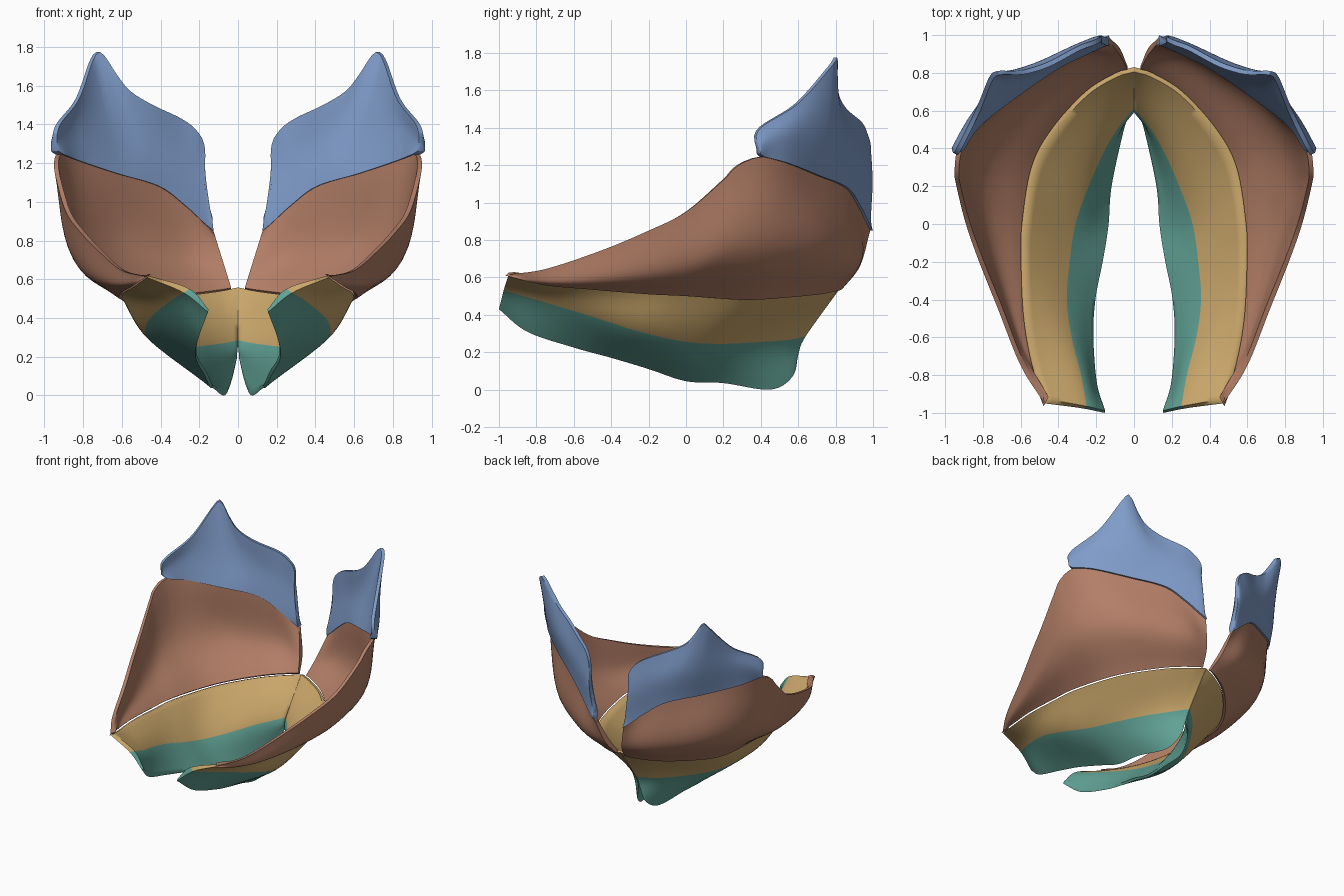
import bpy
import bmesh
import math
from mathutils import Vector

default_cube = bpy.data.objects.get("Cube")
if default_cube:
    bpy.data.objects.remove(default_cube, do_unlink=True)


def make_material(name, colour):
    material = bpy.data.materials.new(name)
    material.use_nodes = True
    rgba = (*colour, 1)
    material.diffuse_color = rgba
    for node in material.node_tree.nodes:
        if node.type == "BSDF_PRINCIPLED":
            node.inputs["Base Color"].default_value = rgba
            node.inputs["Roughness"].default_value = .7
    return material


teal = make_material("teal", (.12, .36, .3))
tan = make_material("tan", (.59, .385, .145))
brown = make_material("brown", (.45, .21, .135))
blue = make_material("blue", (.215, .335, .59))


def spline(points, steps):
    """Sample a smooth curve through the points."""
    points = [Vector(p) for p in points]
    padded = [2 * points[0] - points[1], *points, 2 * points[-1] - points[-2]]
    samples = []
    for before, start, end, after in zip(padded, padded[1:], padded[2:], padded[3:]):
        for step in range(steps):
            t = step / steps
            leave, arrive = (end - before) / 2, (after - start) / 2
            chord = end - start
            samples.append(start + t * leave
                           + t * t * (3 * chord - 2 * leave - arrive)
                           + t ** 3 * (leave + arrive - 2 * chord))
    return samples + [points[-1]]


def resample(points, count):
    """Space points evenly along a smooth curve."""
    dense = spline(points, 12)
    lengths = [0]
    for a, b in zip(dense, dense[1:]):
        lengths.append(lengths[-1] + (b - a).length)
    result, segment = [], 0
    for i in range(count + 1):
        target = lengths[-1] * i / count
        while segment < len(dense) - 2 and lengths[segment + 1] < target:
            segment += 1
        span = max(lengths[segment + 1] - lengths[segment], 1e-6)
        result.append(dense[segment].lerp(dense[segment + 1],
                                          (target - lengths[segment]) / span))
    return result


def inset(rail, amount, lift=0):
    """Move a rail towards the central axis, and up, staying on its side."""
    moved = []
    for x, y, z in rail:
        inward = Vector((x, y + .1, 0)).normalized() * amount
        moved.append((max(x - inward.x, 0), y - inward.y, z + lift))
    return moved


def plate(name, outer, inner, materials, columns=64, steps=8):
    """Loft outer and inner rails, bottom to top, into a mirrored pair of solids."""
    outer_rails = [resample(rail, columns) for rail in outer]
    inner_rails = [resample(rail, columns) for rail in inner]
    rings = [spline(a, steps) + spline(b, steps)[::-1]
             for a, b in zip(zip(*outer_rails), zip(*inner_rails))]
    rows = len(rings[0])
    bm = bmesh.new()
    grid = [[bm.verts.new(p) for p in ring] for ring in rings]

    def add_face(corners, row):
        # Each band between two rails takes the next colour
        face = bm.faces.new(corners)
        face.material_index = min(max(row, 0) // steps, len(materials) - 1)

    for left, right in zip(grid, grid[1:]):
        for r in range(rows):
            n = (r + 1) % rows
            add_face((left[r], right[r], right[n], left[n]), min(r, rows - 2 - r))
    # Close the front and back ends
    for ring in (grid[0], grid[-1]):
        for r in range(rows // 2 - 1):
            add_face((ring[r], ring[r + 1], ring[rows - 2 - r], ring[rows - 1 - r]), r)
    bmesh.ops.recalc_face_normals(bm, faces=bm.faces)
    mesh = bpy.data.meshes.new(name)
    bm.to_mesh(mesh)
    bm.free()
    for material in materials:
        mesh.materials.append(material)
    obj = bpy.data.objects.new(name, mesh)
    bpy.context.collection.objects.link(obj)
    mirror = obj.modifiers.new("mirror", "MIRROR")
    mirror.use_mirror_merge = False

    bpy.ops.object.select_all(action="DESELECT")
    obj.select_set(True)
    bpy.context.view_layer.objects.active = obj
    bpy.ops.object.shade_smooth_by_angle(angle=math.radians(60))


# Rails run from the front to the back of the left side
bottom_edge = [(.155, -1, .43), (.2, -.85, .31), (.22, -.6, .225), (.21, -.4, .17),
               (.175, -.2, .11), (.145, 0, .045), (.125, .2, .035),
               (.07, .45, 0), (.035, .57, .07), (.006, .6, .19)]
colour_line = [(.28, -.975, .53), (.36, -.8, .48), (.46, -.5, .39), (.475, -.25, .31),
               (.415, 0, .255), (.34, .2, .245), (.22, .4, .255),
               (.11, .54, .265), (.002, .64, .285)]
inner_line = [(.25, -.965, .55), (.28, -.8, .485), (.33, -.6, .425), (.355, -.4, .365),
              (.34, -.2, .305), (.31, 0, .26), (.24, .2, .25),
              (.15, .4, .26), (.075, .52, .27), (0, .61, .285)]
seam = [(.47, -.95, .61), (.54, -.75, .56), (.585, -.5, .535), (.6, -.2, .51),
        (.595, 0, .5), (.545, .3, .48), (.44, .5, .49), (.26, .7, .51),
        (.1, .8, .53), (.001, .83, .55)]
seam_upper = seam[:-1] + [(.035, .82, .54)]
belly = [(.472, -.95, .613), (.615, -.7, .58), (.735, -.35, .605), (.825, 0, .665),
         (.865, .25, .75), (.805, .47, .77), (.655, .68, .76), (.45, .83, .73),
         (.25, .93, .7), (.075, .93, .66)]
joint = [(.93, .41, 1.245), (.84, .54, 1.21), (.64, .7, 1.145), (.42, .85, 1.08),
         (.28, .92, .98), (.18, .965, .89), (.13, .985, .85)]
upper_edge = [(.474, -.95, .616), (.6, -.75, .645), (.72, -.45, .745), (.82, -.2, .85),
              (.89, 0, .95), (.94, .2, 1.12), (.95, .28, 1.2)] + joint
blade = [(.955, .395, 1.26), (.945, .42, 1.32), (.85, .58, 1.38), (.68, .765, 1.4),
         (.48, .86, 1.31), (.31, .94, 1.23), (.19, .985, 1.11), (.135, .975, .89)]
crest = [(.96, .39, 1.27), (.945, .39, 1.39), (.84, .6, 1.53), (.765, .78, 1.73),
         (.72, .81, 1.77), (.635, .81, 1.65), (.567, .82, 1.57), (.45, .86, 1.5),
         (.3, .94, 1.43), (.22, .97, 1.37), (.175, .99, 1.28), (.175, .975, 1.08),
         (.135, .97, .92)]

# Lower shells with a two-tone band
plate("lower_shells", [bottom_edge, colour_line, seam],
      [inset(bottom_edge, .012, .015), inner_line, inset(seam, .025, .008)],
      [teal, tan])
# Flaring side shells, lapping just over the lower ones
plate("side_shells", [inset(seam_upper, -.018), belly, upper_edge],
      [inset(seam_upper, .002, .015), inset(belly, .04, .015), inset(upper_edge, .025)],
      [brown])
# Pointed crests on the rear upper rim
plate("rear_crests", [inset(joint, -.015), inset(blade, -.01), crest],
      [inset(joint, .035), inset(blade, .035), inset(crest, .025)], [blue])
